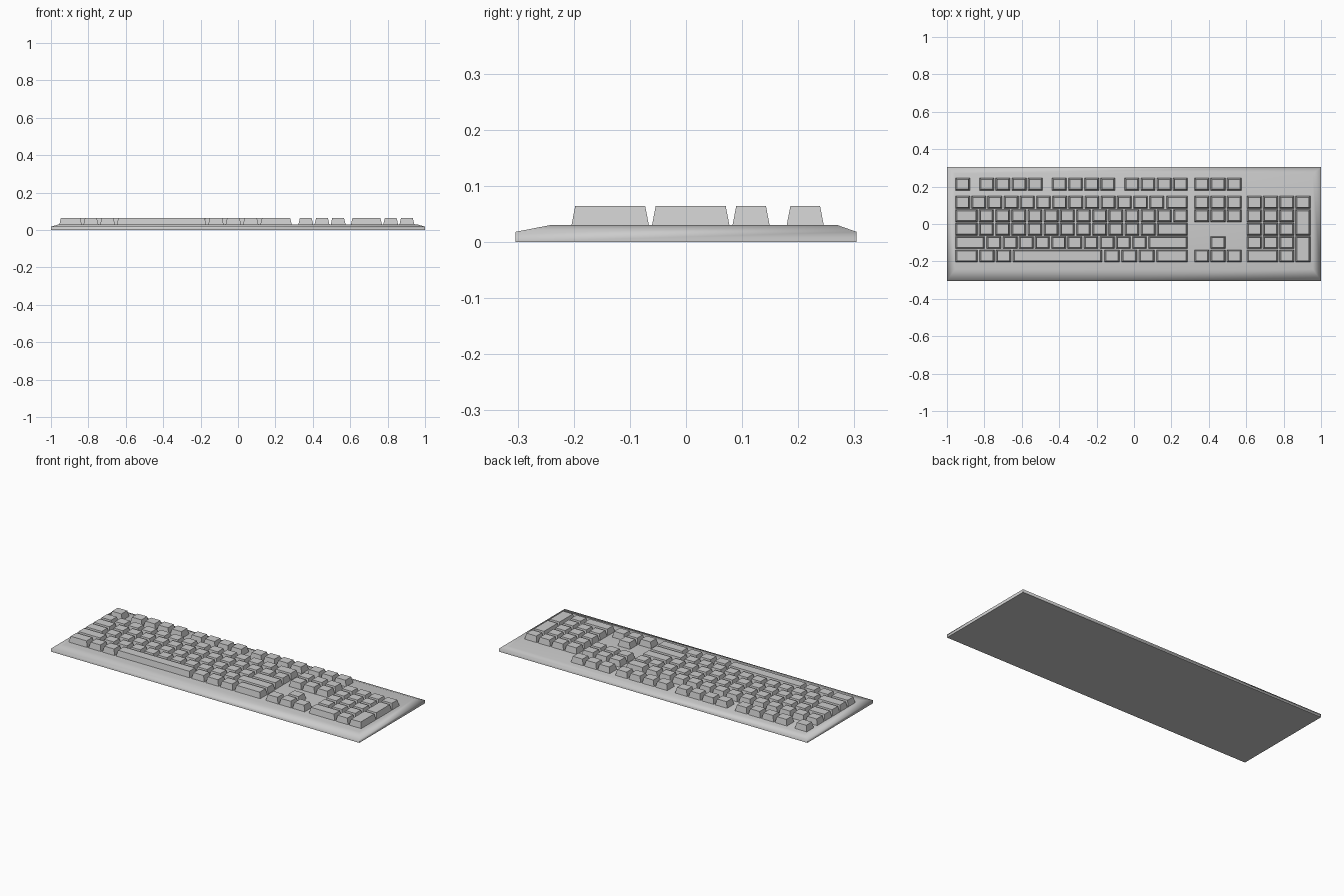
import bpy, bmesh, math

if "Cube" in bpy.data.objects:
    bpy.data.objects.remove(bpy.data.objects["Cube"])

DECK, TOP = 0.030, 0.064          # deck height and key top height
PITCH, WIDTH, DEPTH = 0.0865, 0.077, 0.066
ROWS = [0.2125, 0.116, 0.0443, -0.0275, -0.0992, -0.171]


def frustum(bm, levels):
    """Stack of rectangles (x0, x1, y0, y1, z) joined into a closed solid."""
    rings = [[bm.verts.new(p) for p in ((x0, y0, z), (x1, y0, z), (x1, y1, z), (x0, y1, z))]
             for x0, x1, y0, y1, z in levels]
    bm.faces.new(rings[0][::-1])
    bm.faces.new(rings[-1])
    for a, b in zip(rings, rings[1:]):
        for i in range(4):
            j = (i + 1) % 4
            bm.faces.new((a[i], a[j], b[j], b[i]))


def finish(bm, name):
    mesh = bpy.data.meshes.new(name)
    bm.to_mesh(mesh)
    bm.free()
    ob = bpy.data.objects.new(name, mesh)
    bpy.context.collection.objects.link(ob)
    return ob


def key_block(name, keys):
    """keys: (x0, x1, back row, front row)"""
    bm = bmesh.new()
    for x0, x1, back, front in keys:
        y0, y1 = ROWS[front] - DEPTH / 2, ROWS[back] + DEPTH / 2
        frustum(bm, [(x0, x1, y0, y1, DECK),
                     (x0 + 0.008, x1 - 0.008, y0 + 0.0065, y1 - 0.0065, TOP)])
    return finish(bm, name)


def run(x, n, row, pitch=PITCH, w=WIDTH):
    return [(x + i * pitch, x + i * pitch + w, row, row) for i in range(n)]


# Case with sloping rim
bm = bmesh.new()
frustum(bm, [(-1, 1, -0.304, 0.304, 0), (-1, 1, -0.304, 0.304, 0.018),
             (-0.957, 0.957, -0.242, 0.27, DECK)])
case = finish(bm, "case")
bpy.context.view_layer.objects.active = case
case.select_set(True)
bpy.ops.object.shade_smooth_by_angle(angle=math.radians(85))

# Function keys: escape plus three groups of four
L, R = -0.955, 0.287
keys = run(L, 1, 0)
for x in (-0.826, -0.438, -0.05):
    keys += run(x, 4, 0)
key_block("function_keys", keys)

# Main typing rows: wide left key, regular keys, wide right key
keys = run(L, 13, 1) + [(L + 13 * PITCH + 0.005, R, 1, 1)]
for row, left_end, count in ((2, -0.838, 12), (3, -0.838, 11), (4, -0.798, 10)):
    start = left_end + 0.0105
    keys.append((L, left_end, row, row))
    keys += run(start, count, row)
    keys.append((start + count * PITCH, R, row, row))
key_block("typing_keys", keys)

# Bottom row with space bar
keys = [(L, -0.836, 5, 5), (-0.648, -0.17, 5, 5), (0.12, R, 5, 5)]
keys += run(-0.826, 2, 5, 0.089, 0.079) + run(-0.159, 3, 5, 0.093, 0.082)
key_block("bottom_row_keys", keys)

# Navigation cluster and arrows
NAV = 0.323
keys = []
for row in (0, 1, 2, 5):
    keys += run(NAV, 3, row, w=0.079)
keys += run(NAV + PITCH, 1, 4, w=0.079)
key_block("navigation_keys", keys)

# Number pad with tall and wide keys
PAD = 0.604
keys = run(PAD, 4, 1, w=0.079)
for row in (2, 3, 4):
    keys += run(PAD, 3, row, w=0.079)
tall = PAD + 3 * PITCH
keys += [(tall, tall + 0.079, 2, 3), (tall, tall + 0.079, 4, 5),
         (PAD, PAD + PITCH + 0.079, 5, 5)]
keys += run(PAD + 2 * PITCH, 1, 5, w=0.079)
key_block("number_pad_keys", keys)
